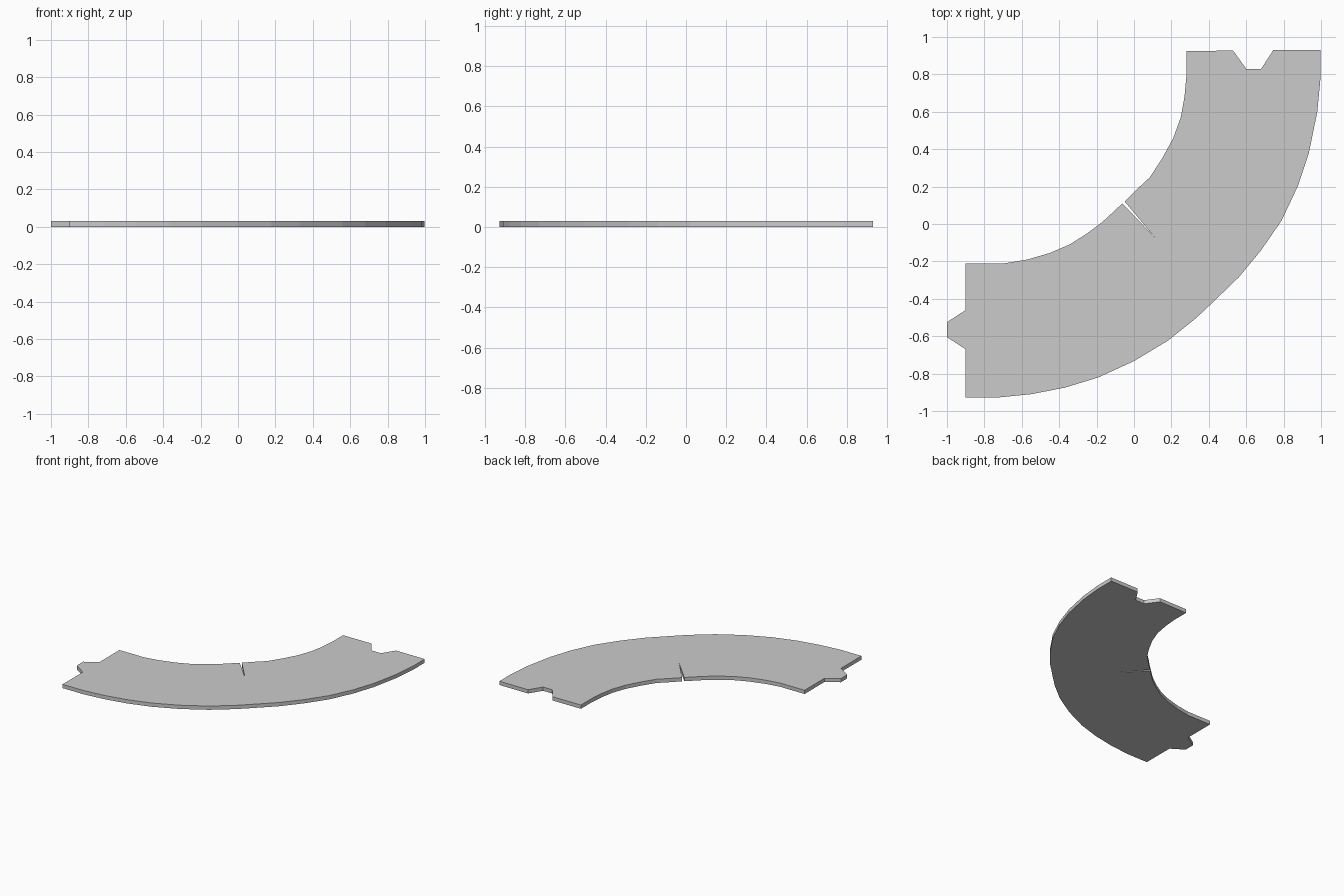
import bpy, bmesh

if "Cube" in bpy.data.objects:
    bpy.data.objects.remove(bpy.data.objects["Cube"])

THICKNESS = 0.03


def plate(name, outline):
    """Extrude a closed plan outline into a flat slab on the ground."""
    bm = bmesh.new()
    base = bm.faces.new([bm.verts.new((x, y, 0)) for x, y in outline])
    ext = bmesh.ops.extrude_face_region(bm, geom=[base], use_keep_orig=True)
    top = [v for v in ext["geom"] if isinstance(v, bmesh.types.BMVert)]
    bmesh.ops.translate(bm, verts=top, vec=(0, 0, THICKNESS))
    bmesh.ops.recalc_face_normals(bm, faces=bm.faces)
    bmesh.ops.triangulate(bm, faces=[f for f in bm.faces if len(f.verts) > 4])
    mesh = bpy.data.meshes.new(name)
    bm.to_mesh(mesh)
    bm.free()
    obj = bpy.data.objects.new(name, mesh)
    bpy.context.collection.objects.link(obj)
    return obj


# Interlocking joint between the two halves, from inner to outer edge
joint = [(0.11, -0.07), (0.08, -0.18), (0.14, -0.245), (0.26, -0.225), (0.41, -0.43)]

# Upper half: notch at the far end, tab at the joint
upper_outer = [(0.56, -0.285), (0.68, -0.14), (0.79, 0.02), (0.875, 0.2),
               (0.935, 0.38), (0.98, 0.6), (0.997, 0.78), (0.997, 0.93)]
notch = [(0.745, 0.93), (0.68, 0.83), (0.6, 0.83), (0.53, 0.927)]
upper_inner = [(0.28, 0.925), (0.28, 0.79), (0.27, 0.68), (0.25, 0.57), (0.21, 0.46),
               (0.15, 0.35), (0.085, 0.25), (0.01, 0.18), (-0.05, 0.12)]
plate("upper_curve", joint + upper_outer + notch + upper_inner)

# Lower half: socket at the joint, tab at the far end
lower_inner = [(-0.062, 0.11), (-0.17, 0.01), (-0.25, -0.05), (-0.345, -0.11),
               (-0.45, -0.155), (-0.57, -0.19), (-0.69, -0.21), (-0.9, -0.21)]
tab = [(-0.9, -0.46), (-1, -0.525), (-1, -0.605), (-0.9, -0.67)]
lower_outer = [(-0.9, -0.927), (-0.72, -0.927), (-0.55, -0.91), (-0.37, -0.875),
               (-0.19, -0.82), (0.0, -0.733), (0.18, -0.625), (0.33, -0.505)]
plate("lower_curve", lower_inner + tab + lower_outer + joint[::-1])
